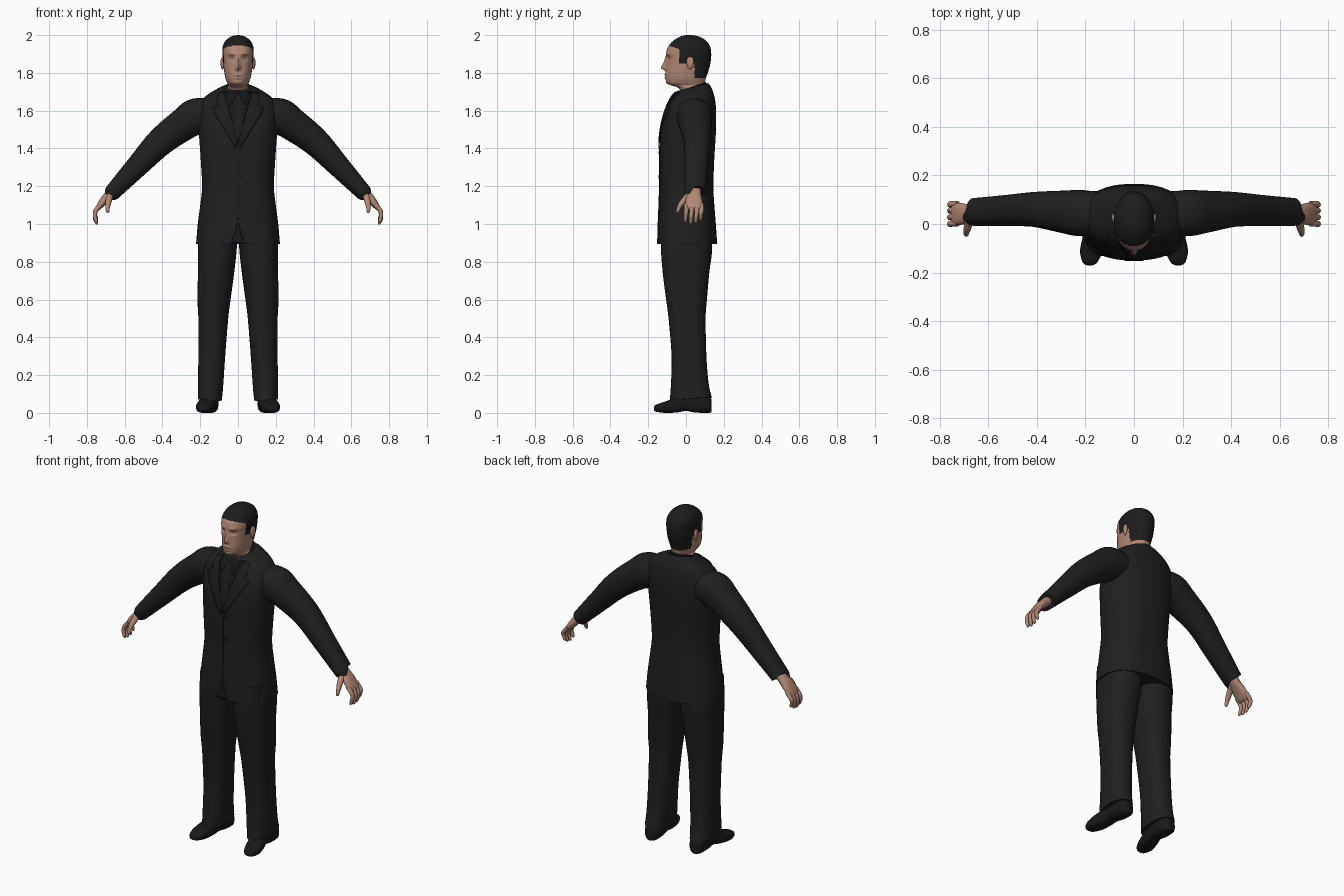
import bpy, bmesh, math
from mathutils import Vector
from mathutils.bvhtree import BVHTree

if "Cube" in bpy.data.objects:
    bpy.data.objects.remove(bpy.data.objects["Cube"])


def material(name, r, g, b):
    m = bpy.data.materials.new(name)
    m.use_nodes = True
    m.diffuse_color = (r, g, b, 1)
    bsdf = m.node_tree.nodes["Principled BSDF"]
    bsdf.inputs["Base Color"].default_value = (r, g, b, 1)
    bsdf.inputs["Roughness"].default_value = 0.8
    return m


SUIT = material("suit black", .014, .014, .014)
LAPEL = material("lapel black", .012, .012, .012)
SHIRT = material("shirt black", .009, .009, .010)
SHOE = material("shoe black", .010, .010, .010)
HAIR = material("hair black", .012, .012, .013)
SKIN = material("skin", .45, .25, .18)
SHADE = material("brow and lip", .24, .12, .09)


def finish(name, bm, mats, angle=40):
    bmesh.ops.recalc_face_normals(bm, faces=bm.faces)
    me = bpy.data.meshes.new(name)
    bm.to_mesh(me)
    bm.free()
    for m in mats:
        me.materials.append(m)
    ob = bpy.data.objects.new(name, me)
    bpy.context.collection.objects.link(ob)
    bpy.ops.object.select_all(action='DESELECT')
    ob.select_set(True)
    bpy.context.view_layer.objects.active = ob
    bpy.ops.object.shade_smooth_by_angle(angle=math.radians(angle))
    return ob


def spline(rows, n):
    """Smooth in-between rows through the given ones."""
    out = []
    for i in range(len(rows) - 1):
        p = [rows[max(0, min(len(rows) - 1, i + k))] for k in (-1, 0, 1, 2)]
        for s in range(n):
            t = s / n
            out.append([b + .5 * t * (c - a + t * (2*a - 5*b + 4*c - d + t * (3*b - 3*c + d - a)))
                        for a, b, c, d in zip(*p)])
    return out + [list(rows[-1])]


def loft(name, rings, mats, seg=32, p=2.0, shape=None, rule=None):
    """Skin superellipse rings given as centre, side vector, depth vector."""
    bm = bmesh.new()
    loops = []
    for c, u, v in rings:
        loop = []
        for i in range(seg):
            a = 2 * math.pi * i / seg
            ca, sa = [math.copysign(abs(f) ** (2 / p), f) for f in (math.cos(a), math.sin(a))]
            co = Vector(c) + Vector(u) * ca + Vector(v) * sa
            loop.append(bm.verts.new(shape(co, sa) if shape else co))
        loops.append(loop)
    for a, b in zip(loops, loops[1:]):
        for i in range(seg):
            j = (i + 1) % seg
            bm.faces.new((a[i], a[j], b[j], b[i]))
    bm.faces.new(loops[0])
    bm.faces.new(loops[-1])
    if rule:
        for f in bm.faces:
            f.material_index = rule(f.calc_center_median())
    return finish(name, bm, mats)


def limb(name, rows, mat, side, n=4, seg=24, p=2.0):
    """Tube along x, y, z with an in-plane radius and a depth radius."""
    rows = spline(rows, n)
    pts = [Vector((side * r[0], r[1], r[2])) for r in rows]
    rings = []
    for i, r in enumerate(rows):
        t = (pts[min(i + 1, len(pts) - 1)] - pts[max(i - 1, 0)]).normalized()
        u = t.cross(Vector((0, 1, 0))).normalized()
        rings.append((pts[i], u * r[3], u.cross(t) * r[4]))
    return loft(name, rings, [mat], seg, p)


# Jacket body: z, half width, front y, back y, tilt
body = [(.895, .222, -.15, .165, 0), (1, .213, -.147, .158, 0), (1.1, .2, -.143, .15, 0),
        (1.2, .19, -.14, .145, 0), (1.35, .198, -.14, .15, 0), (1.48, .207, -.135, .158, 0),
        (1.58, .212, -.115, .16, .004), (1.64, .2, -.096, .155, .01), (1.68, .165, -.078, .145, .015),
        (1.71, .112, -.06, .13, .02), (1.725, .076, -.045, .115, .02)]
jacket = loft("jacket", [((0, (f + b) / 2, z), (w, 0, 0), (0, (b - f) / 2, t))
                         for z, w, f, b, t in spline(body, 4)], [SUIT], 56, 2.4)
tree = BVHTree.FromPolygons([v.co for v in jacket.data.vertices],
                            [tuple(q.vertices) for q in jacket.data.polygons])


def plate(name, outline, mat, lift):
    """Thin panel with an x, z outline, laid on the jacket front."""
    bm = bmesh.new()
    bm.faces.new([bm.verts.new((x, -1, z)) for x, z in outline])
    bmesh.ops.triangulate(bm, faces=bm.faces[:])
    bmesh.ops.subdivide_edges(bm, edges=bm.edges[:], cuts=7, use_grid_fill=True)
    for v in bm.verts:
        hit = tree.ray_cast(v.co, Vector((0, 1, 0)))[0]
        if hit is None:
            hit = tree.find_nearest(Vector((v.co.x, -.05, v.co.z)))[0]
        v.co = hit + Vector((0, -lift, 0))
    ob = finish(name, bm, [mat])
    mod = ob.modifiers.new("thickness", 'SOLIDIFY')
    mod.thickness = .004
    mod.offset = 0
    return ob


def both(half):
    return half + [(-x, z) for x, z in reversed(half) if x]


# Shirt opening, tie, front seam, hem notch and buttons
plate("shirt_front", [(-.075, 1.7), (.075, 1.7), (0, 1.43)], SHIRT, .002)
plate("tie", both([(0, 1.435), (.026, 1.5), (.012, 1.655), (.02, 1.695)]), LAPEL, .006)
plate("front_seam", both([(.002, 1.02), (.002, 1.43)]), SHIRT, .001)
plate("hem_notch", [(-.04, .897), (.04, .897), (.012, .95), (0, 1.02), (-.012, .95)], SHIRT, .001)
for i, z in enumerate((1.38, 1.25)):
    plate(f"button_{i + 1}", [(.015 + .009 * math.cos(k * math.pi / 4), z + .009 * math.sin(k * math.pi / 4))
                              for k in range(8)], SHIRT, .003)

# Shirt collar band and jacket collar around the neck
for name, mat, zs, w, d in (("shirt_collar", SHIRT, (1.68, 1.728), .066, .07),
                            ("jacket_collar", LAPEL, (1.685, 1.722), .082, .083)):
    loft(name, [((0, .036, zs[0]), (w + .012, 0, 0), (0, d + .01, .025)),
                ((0, .036, zs[1]), (w, 0, 0), (0, d, .025))], [mat], 40)

for s, tag in ((1, "left"), (-1, "right")):
    # Lapel and collar point
    plate(tag + "_lapel", [(s * x, z) for x, z in (
        (0, 1.43), (.075, 1.7), (.105, 1.69), (.118, 1.64), (.098, 1.635), (.14, 1.61), (.012, 1.4))],
        LAPEL, .006)
    plate(tag + "_collar_point", [(s * x, z) for x, z in ((.006, 1.69), (.06, 1.7), (.04, 1.63))], SHIRT, .007)

    # Sleeve with a cuff
    limb(tag + "_sleeve", [(.1, .045, 1.59, .07, .08), (.215, .045, 1.57, .097, .095),
                           (.285, .05, 1.53, .087, .088), (.41, .06, 1.435, .075, .072),
                           (.53, .055, 1.31, .06, .064), (.645, .05, 1.188, .046, .058),
                           (.66, .05, 1.172, .044, .057)], SUIT, s, 5, 28, 2.2)

    # Palm, fingers and thumb
    limb(tag + "_palm", [(.63, .05, 1.205, .026, .032), (.67, .048, 1.165, .025, .031),
                         (.705, .042, 1.13, .022, .044), (.738, .042, 1.088, .015, .046),
                         (.745, .042, 1.075, .008, .04)], SKIN, s, 4, 20, 2.4)
    for i, (y, reach) in enumerate(((.002, .004), (.03, -.004), (.057, 0), (.082, .016))):
        limb(f"{tag}_finger_{i + 1}", [(.725, y, 1.105, .012, .012), (.752, y, 1.072, .012, .0125),
                                       (.758, y - .003, 1.04 + reach, .0105, .011),
                                       (.75, y - .005, 1.012 + reach, .009, .009),
                                       (.746, y - .006, 1.001 + reach, .002, .002)], SKIN, s, 4, 12)
    limb(tag + "_thumb", [(.675, .025, 1.16, .018, .018), (.685, -.015, 1.12, .016, .016),
                          (.69, -.036, 1.09, .012, .012), (.69, -.044, 1.066, .009, .009),
                          (.69, -.046, 1.058, .002, .002)], SKIN, s, 4, 12)

    # Trouser leg
    limb(tag + "_trouser_leg", [(.107, 0, 1, .103, .125), (.109, .003, .88, .103, .136),
                                (.116, 0, .75, .096, .124), (.1275, .003, .6, .0875, .108),
                                (.131, .006, .5, .079, .098), (.139, .016, .3, .071, .092),
                                (.145, .02, .15, .067, .1), (.149, .025, .072, .064, .112)],
         SUIT, s, 4, 32, 2.4)

    # Shoe: y, x, half width, bottom, top
    shoe = [(-.17, .182, .01, .015, .03), (-.158, .181, .03, .006, .044), (-.11, .175, .047, 0, .06),
            (-.05, .163, .047, .002, .083), (0, .153, .043, .01, .1), (.05, .15, .045, .002, .1),
            (.115, .148, .042, 0, .09), (.136, .148, .02, .004, .07)]
    loft(tag + "_shoe", [((s * x, y, (b + t) / 2), (w, 0, 0), (0, 0, (t - b) / 2))
                         for y, x, w, b, t in spline(shoe, 4)], [SHOE], 28, 2.8)

    # Ear
    bm = bmesh.new()
    bmesh.ops.create_uvsphere(bm, u_segments=16, v_segments=10, radius=1)
    for v in bm.verts:
        x, y, z = v.co
        v.co = (s * (.081 + .011 * x + .004 * y), .022 + .019 * y * (1 + .25 * z), 1.852 + .034 * z)
    finish(tag + "_ear", bm, [SKIN])


def bump(value, centre, width):
    return math.exp(-((value - centre) / width) ** 2)


def face_shape(co, depth):
    """Press nose, brow, eyes, lips and chin into the front of the head."""
    if depth < 0:
        x, z = abs(co.x), co.z
        bridge = bump(z, 1.826, .026 if z > 1.826 else .011)
        co.y -= .027 * bump(x, 0, .012) * bridge + .008 * bump(x, 0, .009) * bump(z, 1.865, .02)
        co.y += .011 * bump(x, .034, .016) * bump(z, 1.877, .011)
        co.y -= .005 * bump(x, .032, .022) * bump(z, 1.9, .01)
        co.y -= .006 * bump(x, 0, .02) * (bump(z, 1.79, .006) + bump(z, 1.772, .006))
        co.y -= .004 * bump(x, 0, .02) * bump(z, 1.748, .01)
    return co


def head_colour(c):
    """0 skin, 1 hair, 2 brow and lip."""
    x, y, z = abs(c.x), c.y, c.z
    if y < -.035:
        line = 1.942 - .35 * max(0, y + .085)
    elif y < .045:
        line = 1.85
    else:
        line = 1.772
    if z > line:
        return 1
    if y < -.04:
        brow = .016 < x < .052 and abs(z - 1.896) < .004
        lips = x < .024 and abs(z - 1.781) < .004
        eye = .022 < x < .045 and abs(z - 1.876) < .003
        return 2 if brow or lips or eye else 0
    return 0


# Head and neck: z, half width, front y, back y
head = [(1.66, .06, -.025, .1), (1.715, .058, -.035, .1), (1.733, .05, -.075, .1), (1.745, .056, -.1, .1),
        (1.77, .066, -.107, .105), (1.8, .072, -.108, .115), (1.84, .077, -.105, .127),
        (1.88, .08, -.105, .133), (1.91, .083, -.104, .133), (1.94, .081, -.094, .127),
        (1.97, .066, -.067, .107), (1.99, .041, -.035, .074), (1.998, .018, -.01, .045),
        (2, .003, .01, .025)]
loft("head", [((0, (f + b) / 2, z), (w, 0, 0), (0, (b - f) / 2, 0)) for z, w, f, b in spline(head, 8)],
     [SKIN, HAIR, SHADE], 96, 2.2, face_shape, head_colour)
